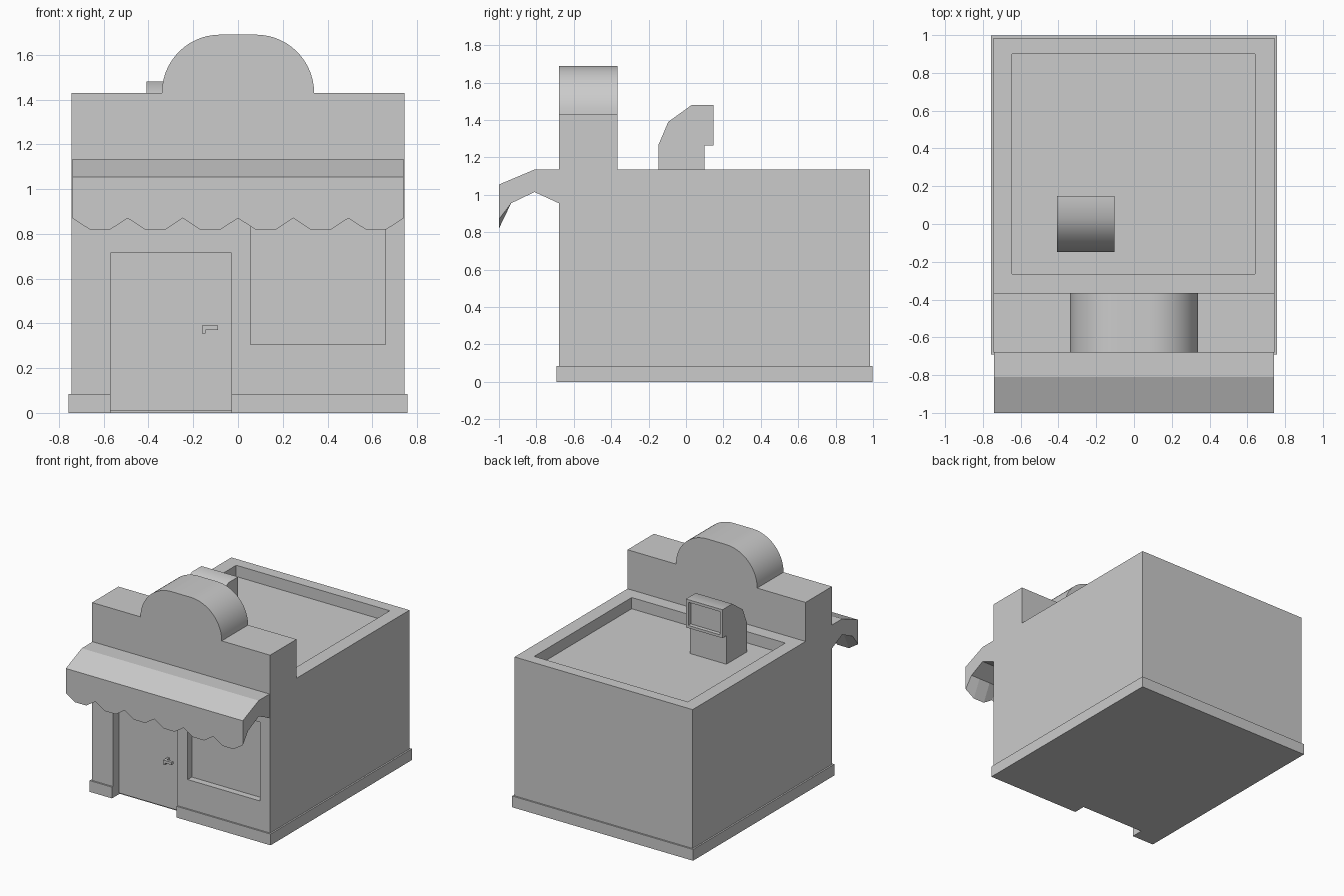
import bpy, bmesh, math
from mathutils import Vector

old = bpy.data.objects.get("Cube")
if old:
    bpy.data.objects.remove(old, do_unlink=True)

grey = bpy.data.materials.new("plain grey")
grey.use_nodes = True
grey.diffuse_color = (0.6, 0.6, 0.6, 1)
grey.node_tree.nodes["Principled BSDF"].inputs["Base Color"].default_value = (0.6, 0.6, 0.6, 1)


def finish(name, bm):
    bmesh.ops.recalc_face_normals(bm, faces=bm.faces)
    mesh = bpy.data.meshes.new(name)
    bm.to_mesh(mesh)
    bm.free()
    mesh.materials.append(grey)
    obj = bpy.data.objects.new(name, mesh)
    bpy.context.collection.objects.link(obj)
    return obj


def prism(name, outline, direction):
    """Extrude a closed outline of 3D points along a direction."""
    bm = bmesh.new()
    face = bm.faces.new([bm.verts.new(p) for p in outline])
    out = bmesh.ops.extrude_face_region(bm, geom=[face], use_keep_orig=True)
    verts = [v for v in out["geom"] if isinstance(v, bmesh.types.BMVert)]
    bmesh.ops.translate(bm, verts=verts, vec=Vector(direction))
    return finish(name, bm)


def box(name, x, y, z):
    corners = [(x[0], y[0], z[0]), (x[1], y[0], z[0]), (x[1], y[1], z[0]), (x[0], y[1], z[0])]
    return prism(name, corners, (0, 0, z[1] - z[0]))


def activate(obj):
    bpy.ops.object.select_all(action="DESELECT")
    obj.select_set(True)
    bpy.context.view_layer.objects.active = obj


def cut(obj, x, y, z):
    """Carve a box-shaped recess."""
    cutter = box("cutter", x, y, z)
    cutter.hide_render = True
    mod = obj.modifiers.new("recess", "BOOLEAN")
    mod.operation, mod.solver, mod.object = "DIFFERENCE", "EXACT", cutter
    activate(obj)
    bpy.ops.object.modifier_apply(modifier=mod.name)
    bpy.data.objects.remove(cutter, do_unlink=True)


def smooth(obj, degrees):
    activate(obj)
    bpy.ops.object.shade_smooth_by_angle(angle=math.radians(degrees))


W, FRONT, BACK, SPLIT, ROOF = 0.745, -0.68, 0.985, -0.365, 1.135
DOOR_X = (-0.57, -0.03)

# Main block with sunken roof
block = box("main_block", (-W, W), (SPLIT, BACK), (0.01, ROOF))
cut(block, (-0.645, 0.64), (-0.265, 0.9), (1.05, 1.3))

# Facade with rounded gable, door and window recesses
R, FLAT, SHOULDER = 0.26, 0.08, 1.43
arc = [(FLAT + R * math.cos(a), SHOULDER + R * math.sin(a))
       for a in (math.pi / 2 * i / 14 for i in range(15))]
half = [(W, 0.01), (W, SHOULDER)] + arc
outline = half + [(-x, z) for x, z in reversed(half)]
facade = prism("facade", [(x, FRONT, z) for x, z in outline], (0, SPLIT - FRONT, 0))
cut(facade, DOOR_X, (-0.9, -0.61), (-0.1, 0.715))
cut(facade, (0.055, 0.66), (-0.9, -0.63), (0.305, 0.9))
smooth(facade, 30)

# Plinth, open at the doorway
plinth = box("plinth", (-0.757, 0.757), (-0.692, 0.997), (0, 0.085))
cut(plinth, DOOR_X, (-0.9, -0.6), (-0.1, 0.2))

# Awning with scalloped lower edge
SCALLOPS, AW = 6, 0.74
step = 2 * AW / SCALLOPS
sections = [(-AW, 0.87)]
for i in range(SCALLOPS):
    x0 = -AW + i * step
    sections += [(x0 + step * 0.31, 0.82), (x0 + step * 0.69, 0.82), (x0 + step, 0.87)]
bm = bmesh.new()
rings = []
for x, low in sections:
    profile = [(FRONT, ROOF), (-0.81, ROOF), (-1, 1.055), (-1, low),
               (-0.935, 0.955), (-0.81, 1.015), (FRONT, 0.955)]
    rings.append([bm.verts.new((x, y, z)) for y, z in profile])
for a, b in zip(rings, rings[1:]):
    for i in range(len(a)):
        j = (i + 1) % len(a)
        bm.faces.new((a[i], a[j], b[j], b[i]))
bm.faces.new(rings[0])
bm.faces.new(rings[-1])
finish("awning", bm)

# Roof vent with hooded opening at the back
side = [(-0.148, 1.04), (-0.148, 1.265), (-0.095, 1.39), (0.03, 1.48),
        (0.147, 1.48), (0.147, 1.265), (0.1, 1.265), (0.1, 1.04)]
vent = prism("roof_vent", [(-0.408, y, z) for y, z in side], (0.306, 0, 0))
cut(vent, (-0.388, -0.122), (0.117, 0.3), (1.285, 1.46))
smooth(vent, 37)

# Door handle: stem and lever
box("handle_stem", (-0.16, -0.145), (-0.665, -0.605), (0.355, 0.39))
box("handle_lever", (-0.16, -0.09), (-0.665, -0.645), (0.37, 0.39))
